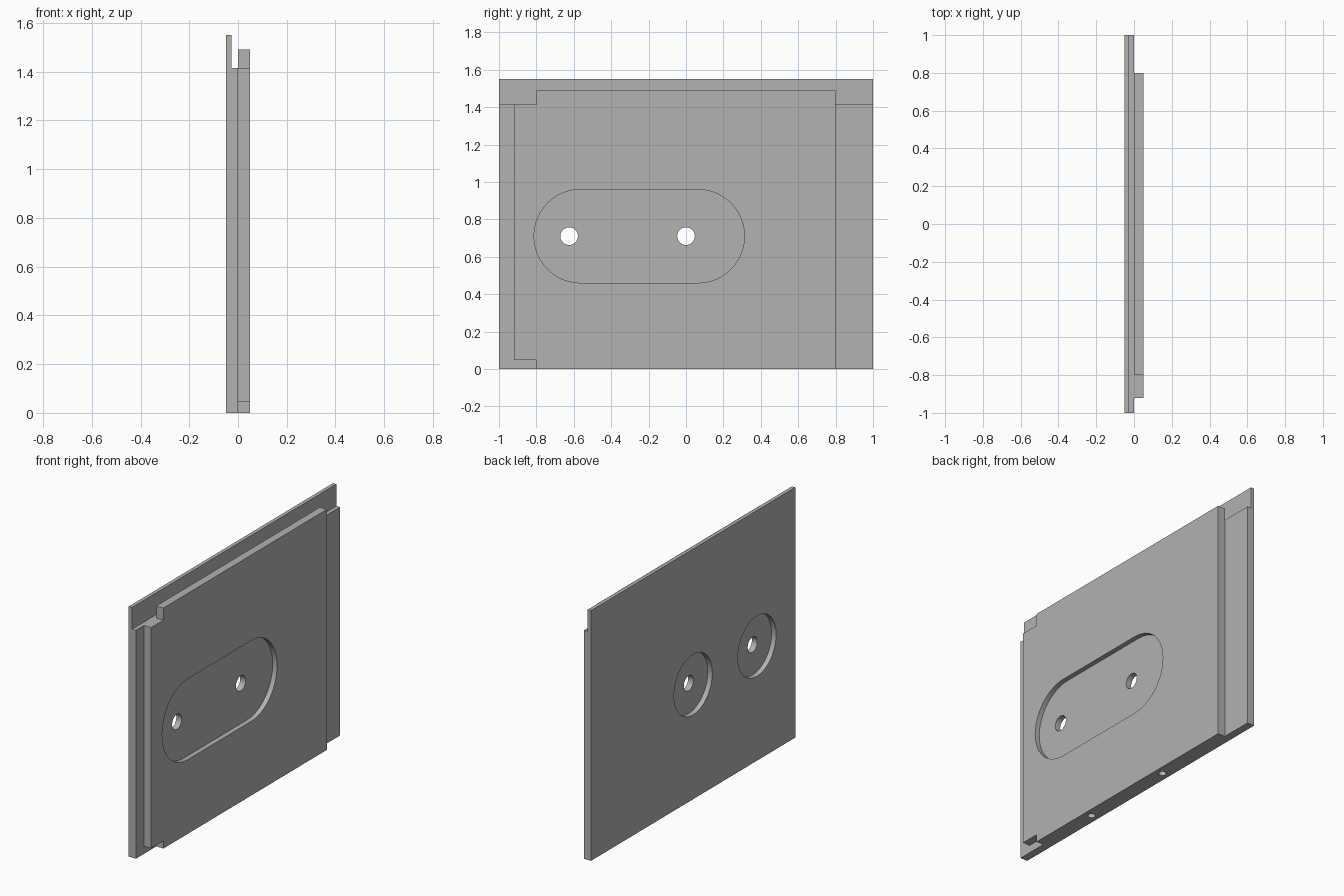
import bpy
import bmesh
from math import pi, cos, sin
from mathutils import Vector

if "Cube" in bpy.data.objects:
    bpy.data.objects.remove(bpy.data.objects["Cube"], do_unlink=True)

grey = bpy.data.materials.new("plain_grey")
grey.use_nodes = True
grey.diffuse_color = (0.445, 0.445, 0.445, 1)
grey.node_tree.nodes["Principled BSDF"].inputs["Base Color"].default_value = grey.diffuse_color

HALF = 0.049       # half the panel thickness
HOLE_Z = 0.71
HOLE_YS = (-0.625, 0.0)


def prism(name, points, direction):
    """Extrude a closed outline of 3D points along a direction."""
    bm = bmesh.new()
    face = bm.faces.new([bm.verts.new(p) for p in points])
    out = bmesh.ops.extrude_face_region(bm, geom=[face])
    moved = [v for v in out["geom"] if isinstance(v, bmesh.types.BMVert)]
    bmesh.ops.translate(bm, verts=moved, vec=Vector(direction))
    bmesh.ops.recalc_face_normals(bm, faces=bm.faces)
    mesh = bpy.data.meshes.new(name)
    bm.to_mesh(mesh)
    bm.free()
    mesh.materials.append(grey)
    obj = bpy.data.objects.new(name, mesh)
    bpy.context.collection.objects.link(obj)
    return obj


def arc(cy, cz, r, start, sweep, steps):
    return [(cy + r * cos(start + sweep * i / steps), cz + r * sin(start + sweep * i / steps))
            for i in range(steps + 1)]


def side_prism(name, outline, x0, x1):
    """Extrude a (y, z) outline from x0 to x1."""
    return prism(name, [(x0, y, z) for y, z in outline], (x1 - x0, 0, 0))


def combine(target, tool, operation):
    mod = target.modifiers.new("join", 'BOOLEAN')
    mod.operation, mod.solver, mod.object = operation, 'EXACT', tool
    bpy.context.view_layer.objects.active = target
    bpy.ops.object.modifier_apply(modifier=mod.name)
    bpy.data.objects.remove(tool, do_unlink=True)


# Back plate with its thin lip along the top
profile = [(-HALF, 0), (0, 0), (0, 1.415), (-0.026, 1.415), (-0.026, 1.55), (-HALF, 1.55)]
panel = prism("panel", [(x, -1, z) for x, z in profile], (0, 2, 0))

# Raised face with a side tongue and top tongue
outline = [(-0.8, 0), (0.8, 0), (0.8, 1.49), (-0.8, 1.49), (-0.8, 1.415),
           (-0.92, 1.415), (-0.92, 0.047), (-0.8, 0.047)]
combine(panel, side_prism("raised_face", outline, 0, HALF), 'UNION')

# Long rounded recess in the raised face
slot = arc(0.0625, HOLE_Z, 0.25, -pi / 2, pi, 24) + arc(-0.5625, HOLE_Z, 0.25, pi / 2, pi, 24)
combine(panel, side_prism("slot_cutter", slot, 0.019, 0.1), 'DIFFERENCE')

# Through holes, each with a round counterbore on the back
for y in HOLE_YS:
    bore = arc(y, HOLE_Z, 0.1875, 0, 2 * pi, 48)[:-1]
    combine(panel, side_prism("counterbore_cutter", bore, -0.1, -0.018), 'DIFFERENCE')
    hole = arc(y, HOLE_Z, 0.047, 0, 2 * pi, 32)[:-1]
    combine(panel, side_prism("hole_cutter", hole, -0.1, 0.1), 'DIFFERENCE')

# Small dowel holes in the bottom edge
for y in (-0.375, 0.25):
    ring = arc(0, y, 0.022, 0, 2 * pi, 24)[:-1]
    combine(panel, prism("dowel_cutter", [(a, b, -0.05) for a, b in ring], (0, 0, 0.2)), 'DIFFERENCE')

# Smooth the round walls, keep the edges crisp
bpy.ops.object.select_all(action='DESELECT')
panel.select_set(True)
bpy.context.view_layer.objects.active = panel
bpy.ops.object.shade_smooth_by_angle()
